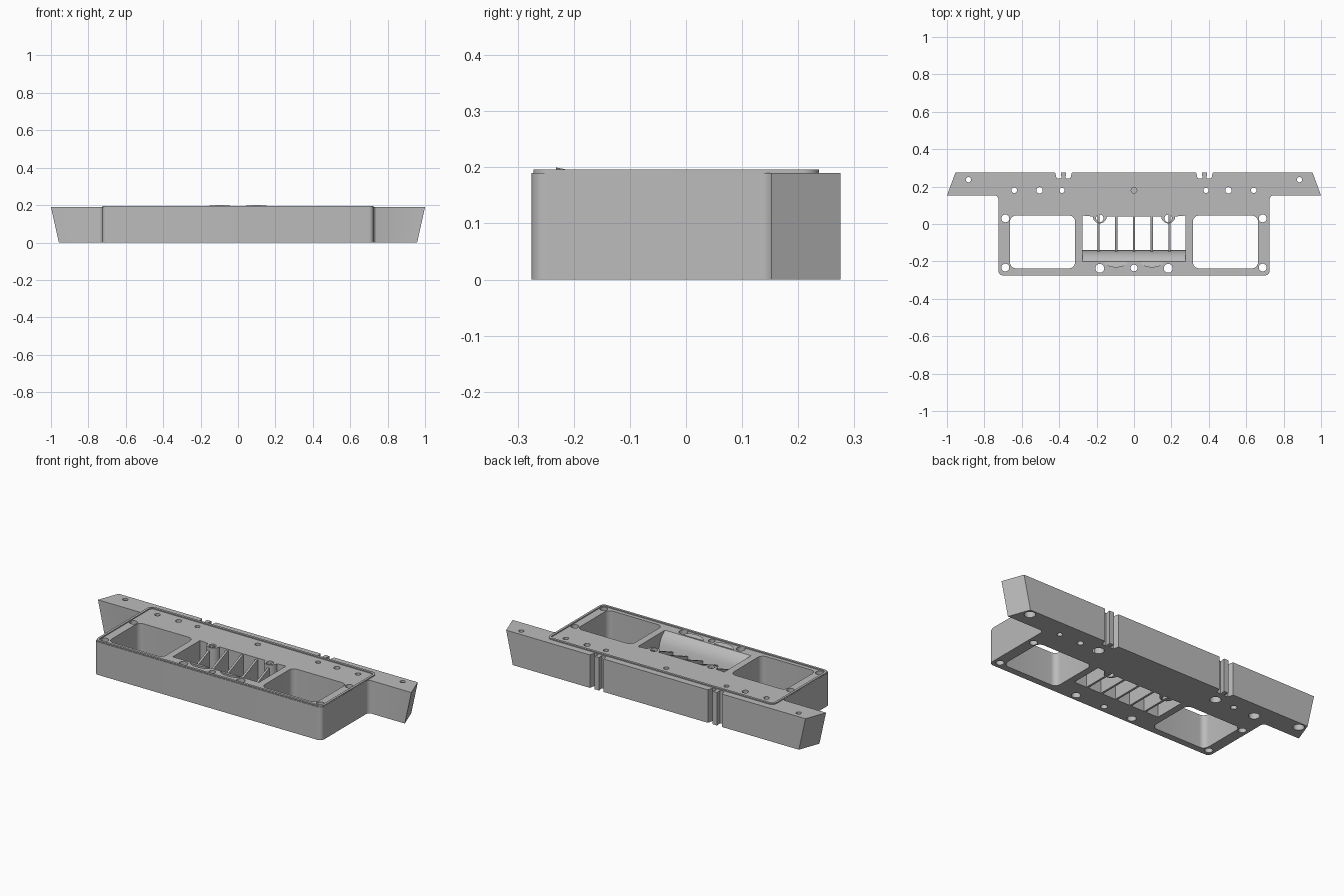
import bpy, bmesh, math

if "Cube" in bpy.data.objects:
    bpy.data.objects.remove(bpy.data.objects["Cube"], do_unlink=True)

grey = bpy.data.materials.new("plain grey")
grey.use_nodes = True
colour = (0.5, 0.5, 0.5, 1)
grey.diffuse_color = colour
grey.node_tree.nodes["Principled BSDF"].inputs["Base Color"].default_value = colour

TOP = 0.19


def loft(name, low, high):
    """Closed solid between two matching loops of 3D points."""
    bm = bmesh.new()
    a = [bm.verts.new(p) for p in low]
    b = [bm.verts.new(p) for p in high]
    n = len(a)
    bm.faces.new(a[::-1])
    bm.faces.new(b)
    for i in range(n):
        j = (i + 1) % n
        bm.faces.new((a[i], a[j], b[j], b[i]))
    bmesh.ops.recalc_face_normals(bm, faces=bm.faces)
    me = bpy.data.meshes.new(name)
    bm.to_mesh(me)
    bm.free()
    me.materials.append(grey)
    ob = bpy.data.objects.new(name, me)
    bpy.context.collection.objects.link(ob)
    return ob


def prism(name, pts, z0, z1):
    return loft(name, [(x, y, z0) for x, y in pts], [(x, y, z1) for x, y in pts])


def prism_x(name, pts, x0, x1):
    return loft(name, [(x0, y, z) for y, z in pts], [(x1, y, z) for y, z in pts])


def arc(cx, cy, r, start, end, n=8, ry=None):
    ry = ry or r
    angles = [math.radians(start + (end - start) * i / n) for i in range(n + 1)]
    return [(cx + r * math.cos(t), cy + ry * math.sin(t)) for t in angles]


def rounded(x0, x1, y0, y1, r):
    return (arc(x1 - r, y1 - r, r, 0, 90) + arc(x0 + r, y1 - r, r, 90, 180)
            + arc(x0 + r, y0 + r, r, 180, 270) + arc(x1 - r, y0 + r, r, 270, 360))


def combine(target, other, operation="DIFFERENCE"):
    mod = target.modifiers.new("shape", "BOOLEAN")
    mod.operation = operation
    mod.solver = "EXACT"
    mod.object = other
    bpy.context.view_layer.objects.active = target
    bpy.ops.object.modifier_apply(modifier=mod.name)
    bpy.data.objects.remove(other, do_unlink=True)


def drill(target, x, y, r, z0=-0.05, z1=0.3):
    combine(target, prism("drill", arc(x, y, r, 0, 345, 23), z0, z1))


# Main body with rounded front corners and fillets into the rear bar
right_side = arc(0.7, -0.25, 0.025, -90, 0) + arc(0.75, 0.13, 0.025, 180, 90) + [(0.75, 0.2)]
left_side = [(-x, y) for x, y in reversed(right_side)]
body = prism("body", right_side + left_side, 0, TOP)

# Rear mounting bar with ends that slant in plan and in height
def bar_loop(z, shrink):
    front, back = 1.0 - shrink, 0.955 - shrink
    return [(-front, 0.152, z), (front, 0.152, z), (back, 0.275, z), (-back, 0.275, z)]


combine(body, loft("rear_bar", bar_loop(0, 0.042), bar_loop(TOP, 0)), "UNION")

# Side windows
for s in (-1, 1):
    x0, x1 = sorted((s * 0.315, s * 0.663))
    combine(body, prism("window", rounded(x0, x1, -0.237, 0.045, 0.032), -0.05, 0.3))

# Central vent, its back edge bulging around two screw bosses
vent = [(-0.275, -0.14), (0.275, -0.14), (0.275, 0.045)]
for x in (0.183, -0.183):
    vent += arc(x, 0.04, 0.037, 0, -180, 10)
vent.append((-0.275, 0.045))
combine(body, prism("vent", vent, -0.05, 0.3))

# Sloping scoop along the front of the vent
scoop = [(-0.13, 0.08), (-0.141, 0.08), (-0.152, 0.13), (-0.168, 0.16),
         (-0.185, 0.177), (-0.207, 0.195), (-0.13, 0.195)]
combine(body, prism_x("scoop", scoop, -0.275, 0.275))

# Rear dovetail slots, two either side of a small tooth
for cx in (-0.377, 0.377):
    for s in (-1, 1):
        slot = [(cx + s * 0.01, 0.243), (cx + s * 0.037, 0.243),
                (cx + s * 0.048, 0.29), (cx + s * 0.017, 0.29)]
        combine(body, prism("slot", slot, -0.05, 0.3))

# Screw holes, mirrored left and right
for s in (-1, 1):
    for x, y, r in ((0.688, 0.03, 0.021), (0.688, -0.233, 0.021),
                    (0.64, 0.18, 0.015), (0.505, 0.18, 0.017), (0.385, 0.18, 0.014),
                    (0.885, 0.237, 0.014), (0.183, 0.03, 0.02), (0.183, -0.237, 0.024)):
        drill(body, s * x, y, r)
drill(body, 0, -0.235, 0.018)
drill(body, 0, 0.18, 0.015, 0.12)

# Wider recesses on the underside
for x, y in ((0.885, 0.237), (-0.885, 0.237), (0.385, 0.18), (-0.385, 0.18), (-0.64, 0.18)):
    drill(body, x, y, 0.029, -0.05, 0.08)

# Raised sealing rim
rim = prism("sealing_rim", rounded(-0.724, 0.724, -0.272, 0.237, 0.03), TOP - 0.004, 0.196)
combine(rim, prism("rim_inside", rounded(-0.711, 0.711, -0.259, 0.224, 0.02), 0.1, 0.3))

# Slanted vent fins
fin_side = [(0.05, 0), (0.05, 0.183), (0.03, 0.183), (-0.166, 0.1), (-0.166, 0.04), (-0.142, 0)]
fins = []
for i in range(-2, 3):
    fins.append(prism_x("vent_fin", fin_side, i * 0.095 - 0.006, i * 0.095 + 0.006))

# Raised crescents in front of the scoop
crescents = []
for x in (-0.097, 0.097):
    outer = arc(x, -0.203, 0.062, 180, 360, 16, 0.029)
    crescents.append(loft("scoop_crescent", [(px, py, TOP - 0.004) for px, py in outer],
                          [(px, py, 0.194 - (py + 0.203) * 0.2) for px, py in outer]))

# Smooth the rounded walls, keep the edges sharp
bpy.ops.object.select_all(action="DESELECT")
for ob in [body, rim] + fins + crescents:
    ob.select_set(True)
bpy.context.view_layer.objects.active = body
bpy.ops.object.shade_smooth_by_angle(angle=math.radians(30))
